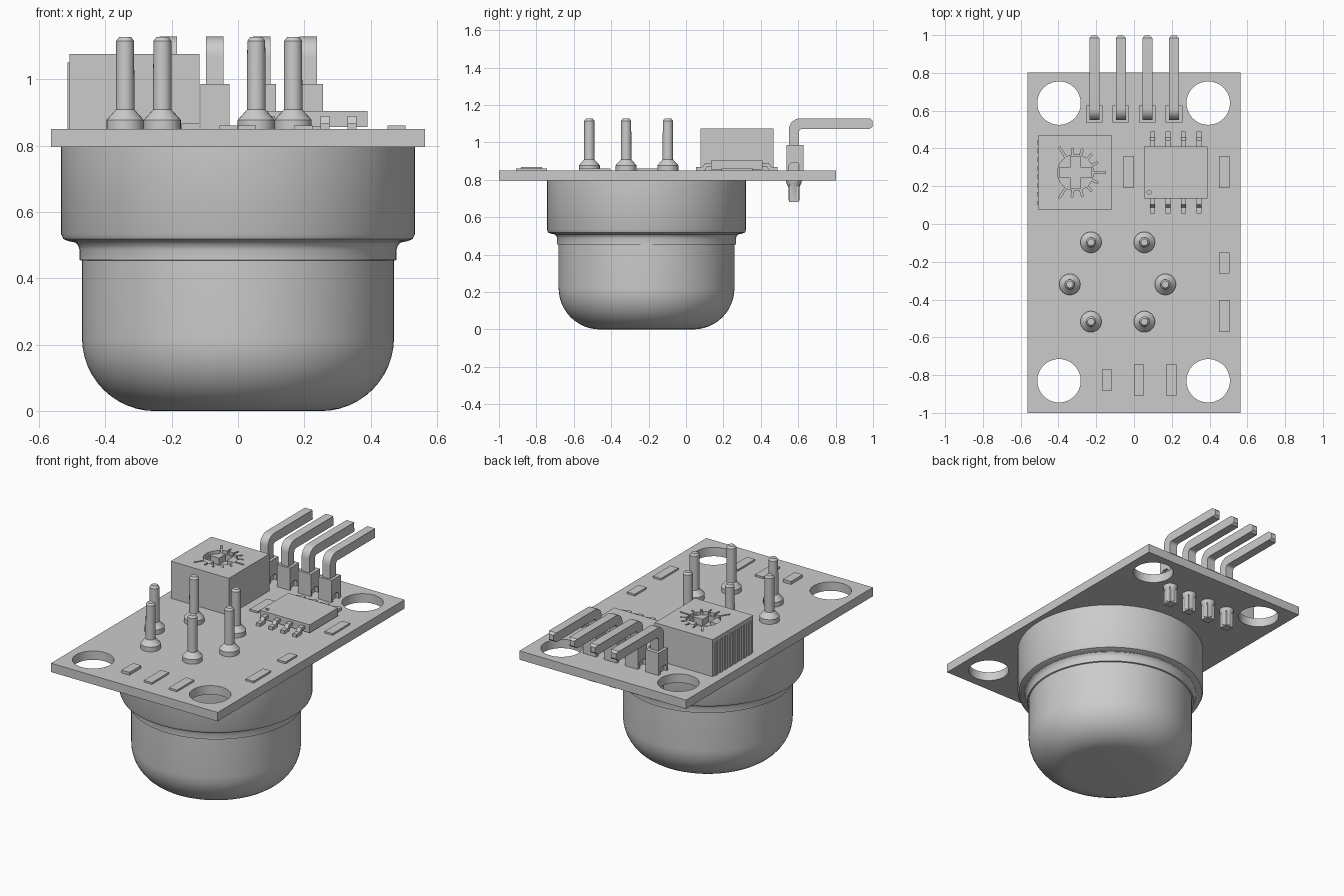
import bpy, bmesh
from math import sin, cos, pi, radians
from mathutils import Matrix, Vector

if "Cube" in bpy.data.objects:
    bpy.data.objects.remove(bpy.data.objects["Cube"])


def finish(name, bm, smooth=False):
    bmesh.ops.recalc_face_normals(bm, faces=bm.faces[:])
    me = bpy.data.meshes.new(name)
    bm.to_mesh(me)
    bm.free()
    ob = bpy.data.objects.new(name, me)
    bpy.context.collection.objects.link(ob)
    if smooth:
        bpy.ops.object.select_all(action='DESELECT')
        ob.select_set(True)
        bpy.context.view_layer.objects.active = ob
        bpy.ops.object.shade_smooth_by_angle(angle=radians(30))
    return ob


def box(name, x0, x1, y0, y1, z0, z1, turn=0, pivot=(0, 0, 0)):
    bm = bmesh.new()
    bmesh.ops.create_cube(bm, size=1)
    for v in bm.verts:
        v.co = Vector((x0 + (v.co.x + .5) * (x1 - x0),
                       y0 + (v.co.y + .5) * (y1 - y0),
                       z0 + (v.co.z + .5) * (z1 - z0)))
    bmesh.ops.rotate(bm, verts=bm.verts[:], cent=pivot,
                     matrix=Matrix.Rotation(turn, 3, 'Z'))
    return finish(name, bm)


def lathe(name, profile, cx, cy, steps):
    # profile of (radius, z) pairs turned about a vertical axis
    bm = bmesh.new()
    vs = [bm.verts.new((r, 0, z)) for r, z in profile]
    es = [bm.edges.new(p) for p in zip(vs, vs[1:])]
    bmesh.ops.spin(bm, geom=vs + es, cent=(0, 0, 0), axis=(0, 0, 1),
                   angle=2 * pi, steps=steps)
    bmesh.ops.remove_doubles(bm, verts=bm.verts[:], dist=1e-4)
    bmesh.ops.translate(bm, verts=bm.verts[:], vec=(cx, cy, 0))
    return finish(name, bm, True)


def prism(name, yz, cx, width, taper_y=None, smooth=False):
    # (y, z) outline extruded along x; points past taper_y are narrowed
    bm = bmesh.new()
    f = bm.faces.new([bm.verts.new((-width / 2, y, z)) for y, z in yz])
    ext = bmesh.ops.extrude_face_region(bm, geom=[f])['geom']
    bmesh.ops.translate(bm, vec=(width, 0, 0),
                        verts=[g for g in ext if isinstance(g, bmesh.types.BMVert)])
    for v in bm.verts:
        if taper_y is not None and v.co.y > taper_y:
            v.co.x *= .55
        v.co.x += cx
    return finish(name, bm, smooth)


def cut(ob, cutter):
    m = ob.modifiers.new("cut", 'BOOLEAN')
    m.operation, m.solver, m.object = 'DIFFERENCE', 'EXACT', cutter
    bpy.context.view_layer.objects.active = ob
    bpy.ops.object.modifier_apply(modifier=m.name)
    bpy.data.objects.remove(cutter)


def disc(x, y, r, z0, z1, steps):
    return lathe("cutter", [(0, z0), (r, z0), (r, z1), (0, z1)], x, y, steps)


TOP, UNDER = .849, .795

# Circuit board with four mounting holes
board = box("circuit_board", -.563, .563, -1, .803, UNDER, TOP)
for x in (-.397, .393):
    for y in (.64, -.83):
        cut(board, disc(x, y, .115, .7, .95, 48))

# Sensor can hanging under the board
dome = [(.25 + .22 * sin(a), .22 - .22 * cos(a))
        for a in (i * pi / 24 for i in range(13))]
lathe("sensor_can", [(0, 0)] + dome +
      [(.47, .453), (.478, .455), (.478, .487), (.482, .499), (.491, .508),
       (.512, .512), (.526, .518), (.533, .533), (.533, UNDER), (0, UNDER)],
      0, -.211, 96)

# Sensor leads with solder cones
for i, (x, y) in enumerate([(-.228, -.097), (.055, -.097), (-.34, -.32),
                            (.166, -.32), (-.228, -.517), (.055, -.517)]):
    lathe(f"sensor_lead_{i}", [(0, TOP), (.056, TOP), (.056, .877), (.028, .908),
                               (.027, 1.115), (.018, 1.127), (0, 1.127)], x, y, 24)

# Potentiometer: dial recess, cross slot, scale ticks and side ribs
px, py, pz = -.31, .272, 1.075
pot = box("potentiometer", -.508, -.116, .077, .468, TOP, pz)
cut(pot, disc(px, py, .095, pz - .02, pz + .02, 32))
for i in range(-5, 6):
    reach = .16 if i in (-5, 0, 5) else .13
    cut(pot, box("cutter", px + .08, px + reach, py - .005, py + .005,
                 pz - .019, pz + .03, radians(24.5 * i), (px, py, 0)))
for a, b in ((.085, .026), (.026, .085)):
    cut(pot, box("cutter", px - a, px + a, py - b, py + b, pz - .06, pz + .03))
for i in range(8):
    y = .1 + i * .046
    box(f"potentiometer_rib_{i}", -.513, -.506, y, y + .023, TOP, 1.05)

# Eight-leg chip with its marker dimple
chip = box("chip_body", .053, .39, .135, .41, .855, .904)
cut(chip, disc(.08, .168, .011, .895, .93, 12))
for side in (1, -1):
    for i in range(4):
        leg = [(.12, .889), (.17, .889), (.185, .868), (.218, .868),
               (.218, TOP), (.172, TOP), (.158, .872), (.12, .872)]
        prism(f"chip_leg_{side}_{i}", [(.2725 + side * y, z) for y, z in leg],
              .098 + i * .082, .027)

# Small flat surface parts: centre x, y, length
for i, (x, y, length, z) in enumerate([
        (-.028, .275, .168, .86), (.478, .275, .168, .86), (.478, -.207, .112, .86),
        (.478, -.487, .168, .86), (-.143, -.826, .112, .867),
        (.027, -.826, .165, .86), (.197, -.826, .165, .86)]):
    box(f"surface_part_{i}", x - .027, x + .027, y - length / 2, y + length / 2, TOP, z)

# Right-angle header: bent pins, plastic blocks and solder beneath
outer = [(.61 - .06 * cos(a), 1.068 + .06 * sin(a))
         for a in (i * pi / 12 for i in range(7))]
inner = [(.622 - .018 * sin(a), 1.057 + .018 * cos(a) - .003)
         for a in (i * pi / 8 for i in range(5))]
pin = [(.55, .68)] + outer + [(.984, 1.128), (.997, 1.116), (.997, 1.084),
                              (.984, 1.072)] + inner + [(.604, .68)]
block = [(.538, TOP), (.538, .985), (.627, .985), (.627, TOP), (.607, TOP),
         (.607, .88), (.595, .892), (.565, .892), (.55, .88), (.55, TOP)]
for i in range(4):
    x = -.21 + i * .1405
    prism(f"header_pin_{i}", pin, x, .053, .99, True)
    prism(f"header_block_{i}", block, x, .088)
    lathe(f"header_solder_{i}", [(0, UNDER), (.042, UNDER), (.04, .782),
                                 (.03, .762), (.029, .69), (0, .685)], x, .577, 20)
